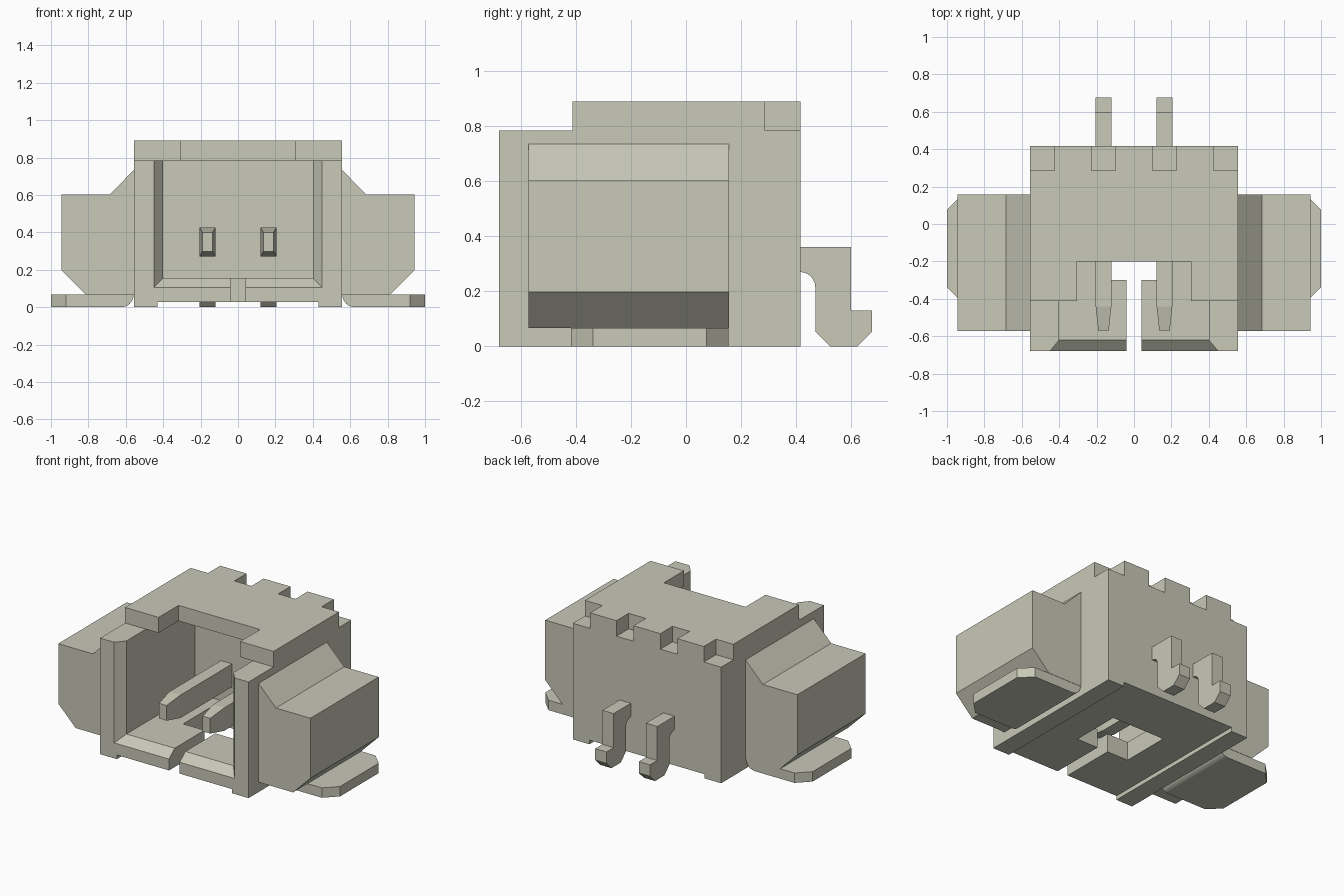
import bpy, bmesh, math
from mathutils import Vector

if "Cube" in bpy.data.objects:
    bpy.data.objects.remove(bpy.data.objects["Cube"], do_unlink=True)

mat = bpy.data.materials.new("warm_grey_plastic")
mat.use_nodes = True
COLOUR = (0.58, 0.58, 0.48, 1)
mat.diffuse_color = COLOUR
mat.node_tree.nodes["Principled BSDF"].inputs["Base Color"].default_value = COLOUR


def loft(name, loops):
    """Closed solid through matching point loops, capped at both ends."""
    bm = bmesh.new()
    rings = [[bm.verts.new(p) for p in loop] for loop in loops]
    n = len(rings[0])
    for a, b in zip(rings, rings[1:]):
        for i in range(n):
            j = (i + 1) % n
            bm.faces.new((a[i], a[j], b[j], b[i]))
    bm.faces.new(rings[0])
    bm.faces.new(rings[-1])
    bmesh.ops.recalc_face_normals(bm, faces=bm.faces)
    mesh = bpy.data.meshes.new(name)
    bm.to_mesh(mesh)
    bm.free()
    mesh.materials.append(mat)
    obj = bpy.data.objects.new(name, mesh)
    bpy.context.collection.objects.link(obj)
    return obj


def prism(name, pts, axis, lo, hi):
    """Extrude a 2D outline along one axis."""
    def place(p, d):
        v = list(p)
        v.insert(axis, d)
        return Vector(v)
    return loft(name, [[place(p, d) for p in pts] for d in (lo, hi)])


def rect(a0, a1, b0, b1):
    return [(a0, b0), (a1, b0), (a1, b1), (a0, b1)]


def cut(target, cutter):
    cutter.hide_render = True
    mod = target.modifiers.new("cut", 'BOOLEAN')
    mod.operation = 'DIFFERENCE'
    mod.solver = 'EXACT'
    mod.object = cutter
    bpy.context.view_layer.objects.active = target
    bpy.ops.object.modifier_apply(modifier=mod.name)
    bpy.data.objects.remove(cutter, do_unlink=True)


def smooth(obj):
    bpy.ops.object.select_all(action='DESELECT')
    obj.select_set(True)
    bpy.context.view_layer.objects.active = obj
    bpy.ops.object.shade_smooth_by_angle(angle=math.radians(30))


W, FRONT, BACK, ROOF = 0.555, -0.68, 0.417, 0.785

# Housing shell: flared cavity, underside channel and floor opening
shell = prism("housing_shell", rect(-W, W, FRONT, BACK), 2, 0, ROOF)
cavity = loft("cavity_cutter", [
    [(x, y, z) for x, z in rect(-w, w, z0, 1.0)]
    for y, w, z0 in ((-0.74, 0.50, 0.055), (-0.62, 0.40, 0.155), (0.11, 0.40, 0.155))])
cut(shell, cavity)
cut(shell, prism("channel_cutter", rect(-0.43, 0.43, -0.1, 0.028), 1, -1, 1))
half = [(0.04, -0.9), (0.04, -0.30), (0.20, -0.30), (0.20, 0.04)]
opening = half + [(-x, y) for x, y in reversed(half)]
cut(shell, prism("floor_cutter", opening, 2, -0.2, 0.3))

# Roof plate: front notch and four back notches
half = [(0.305, -0.20), (0.305, -0.413), (W, -0.413), (W, 0.287), (0.425, 0.287),
        (0.425, BACK), (0.228, BACK), (0.228, 0.287), (0.10, 0.287), (0.10, BACK)]
prism("roof", half + [(-x, y) for x, y in reversed(half)], 2, ROOF, 0.89)

for side, s in (("left", 1), ("right", -1)):
    # Side block with sloped top and bottom corners
    block = [(0.555, 0.735), (0.685, 0.603), (0.943, 0.603), (0.943, 0.197),
             (0.813, 0.067), (0.555, 0.067)]
    prism(side + "_side_block", [(s * x, z) for x, z in block], 1, -0.573, 0.157)

    # Solder tab with rounded bend and clipped outer corners
    r = 0.066
    sections = []
    for i in range(9):
        a = math.radians(5 + 85 * i / 8)
        sections.append((0.558 + r * (1 - math.cos(a)), r * (1 - math.sin(a)), 0))
    sections += [(0.92, 0, 0), (1.0, 0, 0.08)]
    tab = loft(side + "_solder_tab", [
        [(s * x, y, z) for y, z in rect(-0.418 + c, 0.155 - c, z0, 0.067)]
        for x, z0, c in sections])
    smooth(tab)

    # Contact pin with tapered tip
    cx = s * 0.163
    loft(side + "_contact_pin", [
        [(x, y, z) for x, z in rect(cx - w, cx + w, z0, z1)]
        for y, w, z0, z1 in ((-0.57, 0.028, 0.297, 0.40),
                             (-0.44, 0.042, 0.27, 0.425),
                             (0.15, 0.042, 0.27, 0.425))])

    # Bent tail at the back
    arc = [(0.415 + 0.055 * math.sin(math.radians(t)), 0.215 + 0.055 * math.cos(math.radians(t)))
           for t in range(0, 91, 15)]
    tail = [(0.40, 0.36), (0.60, 0.36), (0.60, 0.13), (0.677, 0.13), (0.677, 0.053),
            (0.623, 0), (0.523, 0), (0.47, 0.053)] + arc[::-1] + [(0.40, 0.27)]
    smooth(prism(side + "_pin_tail", tail, 0, cx - 0.042, cx + 0.042))
